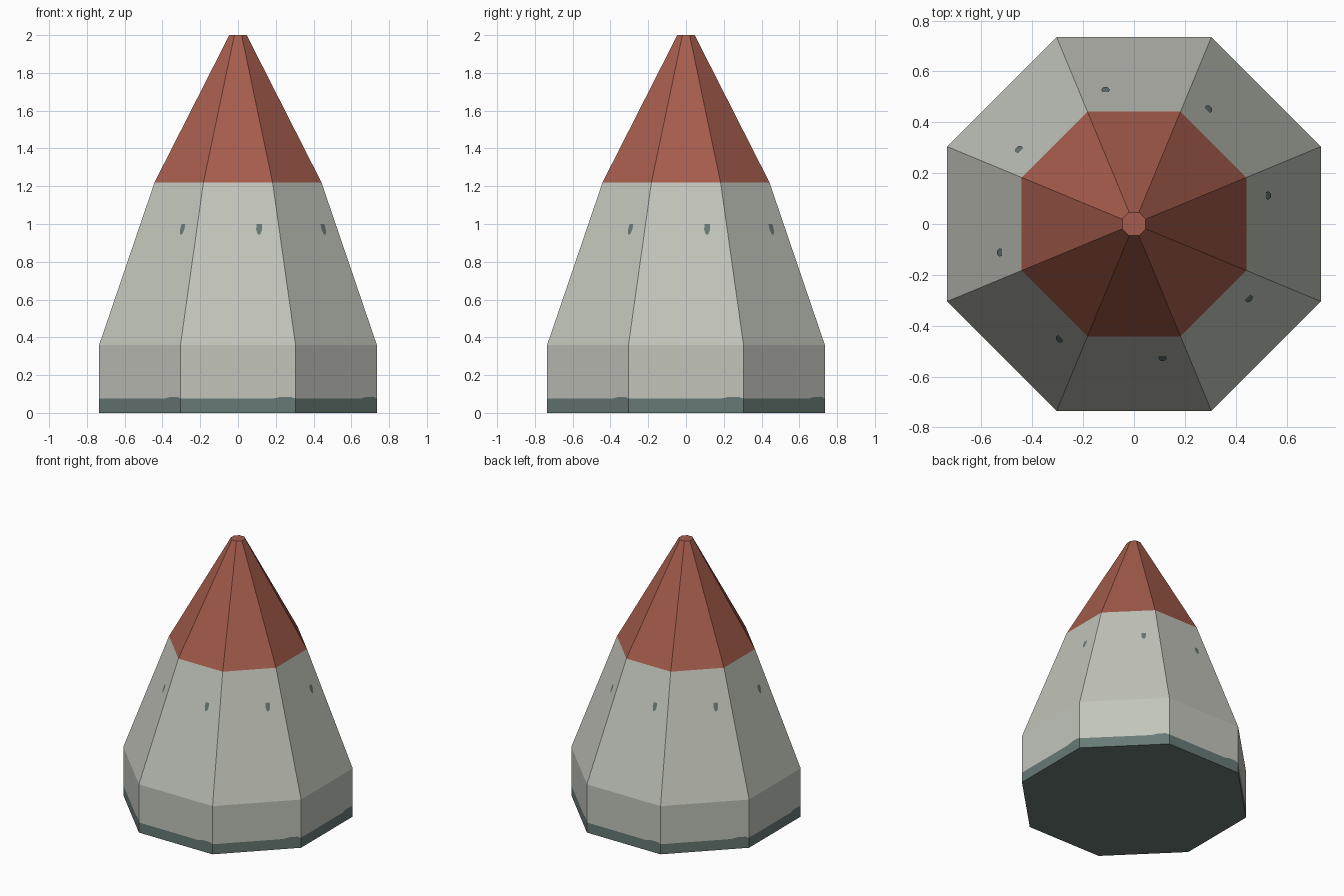
import bpy, bmesh, math
from mathutils import Vector

if "Cube" in bpy.data.objects:
    bpy.data.objects.remove(bpy.data.objects["Cube"])

SIDES = 8
HALF = math.tan(math.pi / SIDES)


def material(name, rgb):
    lin = [((c / 255 + 0.055) / 1.055) ** 2.4 for c in rgb]
    m = bpy.data.materials.new(name)
    m.diffuse_color = (*lin, 1)
    m.use_nodes = True
    m.node_tree.nodes["Principled BSDF"].inputs["Base Color"].default_value = m.diffuse_color
    return m


WALL = material("pale stone", (194, 197, 187))
ROOF = material("brick red", (165, 92, 76))
DARK = material("dark slate", (104, 122, 118))


def point(k, u, apothem, z, width=None):
    """Point on side k; u is a fraction of the half width unless it is a length."""
    a = -math.pi / 2 + k * 2 * math.pi / SIDES
    s = u * apothem * HALF if width is None else u * width
    return Vector((math.cos(a) * apothem - math.sin(a) * s,
                   math.sin(a) * apothem + math.cos(a) * s, z))


def build(name, mat, outlines, width=None, caps=()):
    """Repeat (u, apothem, z) outlines on every side, with optional flat caps."""
    bm = bmesh.new()
    for k in range(SIDES):
        for outline in outlines:
            bm.faces.new([bm.verts.new(point(k, u, r, z, width)) for u, r, z in outline])
    for r, z, up in caps:
        ring = [point(k, 1, r, z) for k in range(SIDES)]
        bm.faces.new([bm.verts.new(p) for p in (ring if up else ring[::-1])])
    bmesh.ops.remove_doubles(bm, verts=bm.verts, dist=1e-5)
    me = bpy.data.meshes.new(name)
    bm.to_mesh(me)
    bm.free()
    me.materials.append(mat)
    ob = bpy.data.objects.new(name, me)
    bpy.context.collection.objects.link(ob)
    return ob


def band(r0, z0, r1, z1):
    return [(-1, r0, z0), (1, r0, z0), (1, r1, z1), (-1, r1, z1)]


R_BASE, R_EAVE, R_TIP = 0.735, 0.442, 0.046
Z_SHOULDER, Z_EAVE, Z_TIP = 0.36, 1.22, 2.0

# Uneven top edge of the dark footing, shared with the wall above it
edge = [(u, R_BASE, z) for u, z in
        [(-1, 0.075), (0.6, 0.075), (0.75, 0.085), (0.92, 0.085), (1, 0.075)]]

# Dark footing with closed underside
build("footing", DARK, [[(-1, R_BASE, 0), (1, R_BASE, 0)] + edge[::-1]],
      caps=[(R_BASE, 0, False)])

# Upright lower wall and sloping upper wall
build("tower_wall", WALL,
      [edge + [(1, R_BASE, Z_SHOULDER), (-1, R_BASE, Z_SHOULDER)],
       band(R_BASE, Z_SHOULDER, R_EAVE, Z_EAVE)])

# Pointed roof with a small flat tip
build("roof", ROOF, [band(R_EAVE, Z_EAVE, R_TIP, Z_TIP)], caps=[(R_TIP, Z_TIP, True)])


# Small dark loophole on each sloping side, just proud of the wall
def slope(u, z):
    t = (z - Z_SHOULDER) / (Z_EAVE - Z_SHOULDER)
    return (u, R_BASE + (R_EAVE - R_BASE) * t + 0.003, z)


build("loopholes", DARK,
      [[slope(u, z) for u, z in
        [(0.105, 0.945), (0.119, 0.945), (0.128, 0.97), (0.126, 1.0),
         (0.098, 1.0), (0.096, 0.97)]]], width=1)
